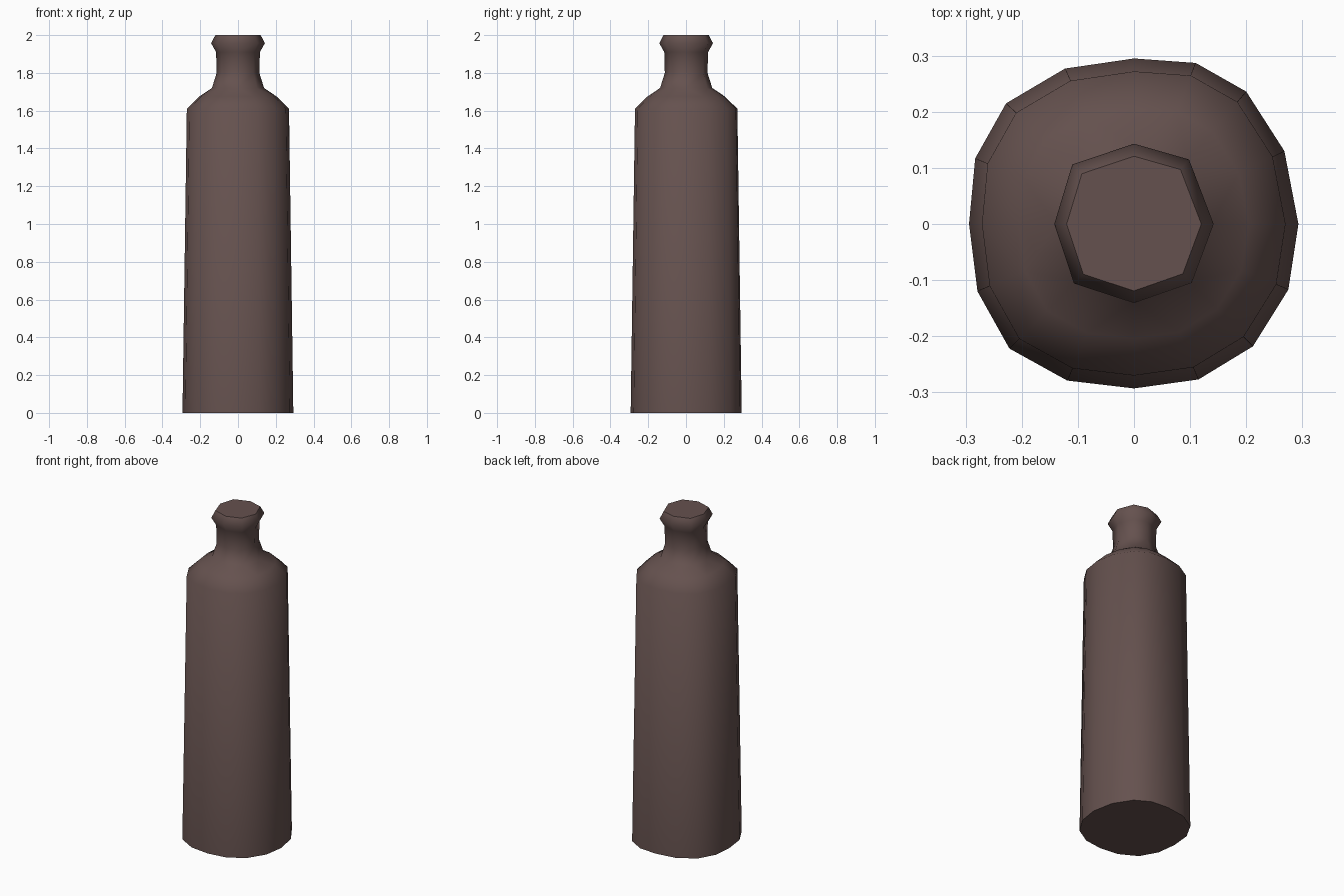
import bpy, bmesh, math
from mathutils import Vector

if "Cube" in bpy.data.objects:
    bpy.data.objects.remove(bpy.data.objects["Cube"])

# Slightly uneven outlines: 16 sides for the body, 8 for the neck
BODY = [(0.293, 0), (0.268, 0.13), (0.2, 0.236), (0.11, 0.287), (0, 0.295),
        (-0.123, 0.277), (-0.228, 0.215), (-0.283, 0.117), (-0.294, 0),
        (-0.279, -0.12), (-0.222, -0.222), (-0.119, -0.279), (0, -0.293),
        (0.115, -0.277), (0.212, -0.218), (0.275, -0.117)]
NECK = [(0.142, 0), (0.098, 0.115), (0, 0.143), (-0.11, 0.106),
        (-0.142, 0), (-0.107, -0.106), (0, -0.141), (0.103, -0.105)]

# (radius, height) profiles
BODY_PROFILE = [(0.294, 0), (0.271, 1.61), (0.205, 1.675)]
NECK_PROFILE = [(0.138, 1.72), (0.113, 1.80), (0.116, 1.91), (0.142, 1.957), (0.12, 2.0)]

bm = bmesh.new()


def make_ring(outline, base, radius, z):
    s = radius / base
    return [bm.verts.new((x * s, y * s, z)) for x, y in outline]


def bridge(a, b):
    n = len(a)
    for i in range(n):
        j = (i + 1) % n
        bm.faces.new((a[i], a[j], b[j], b[i]))


body = [make_ring(BODY, 0.294, r, z) for r, z in BODY_PROFILE]
neck = [make_ring(NECK, 0.142, r, z) for r, z in NECK_PROFILE]
for rings in (body, neck):
    for a, b in zip(rings, rings[1:]):
        bridge(a, b)

# Shoulder transition from 16 to 8 sides
a, b = body[-1], neck[0]
for i in range(8):
    j = (i + 1) % 8
    mid = a[2 * i + 1]
    bm.faces.new((a[2 * i], mid, b[i]))
    bm.faces.new((mid, a[2 * j], b[j]))
    bm.faces.new((mid, b[j], b[i]))

# Base and top caps
bm.faces.new(body[0][::-1])
bm.faces.new(neck[-1])
bmesh.ops.recalc_face_normals(bm, faces=bm.faces)

mesh = bpy.data.meshes.new("bottle")
bm.to_mesh(mesh)
bm.free()
bottle = bpy.data.objects.new("bottle", mesh)
bpy.context.collection.objects.link(bottle)

# Dark brown glass
mat = bpy.data.materials.new("brown_glass")
mat.diffuse_color = (0.13, 0.083, 0.077, 1)
mat.use_nodes = True
mat.node_tree.nodes["Principled BSDF"].inputs["Base Color"].default_value = mat.diffuse_color
mesh.materials.append(mat)

bpy.context.view_layer.objects.active = bottle
bottle.select_set(True)
bpy.ops.object.shade_smooth_by_angle(angle=math.radians(60))
